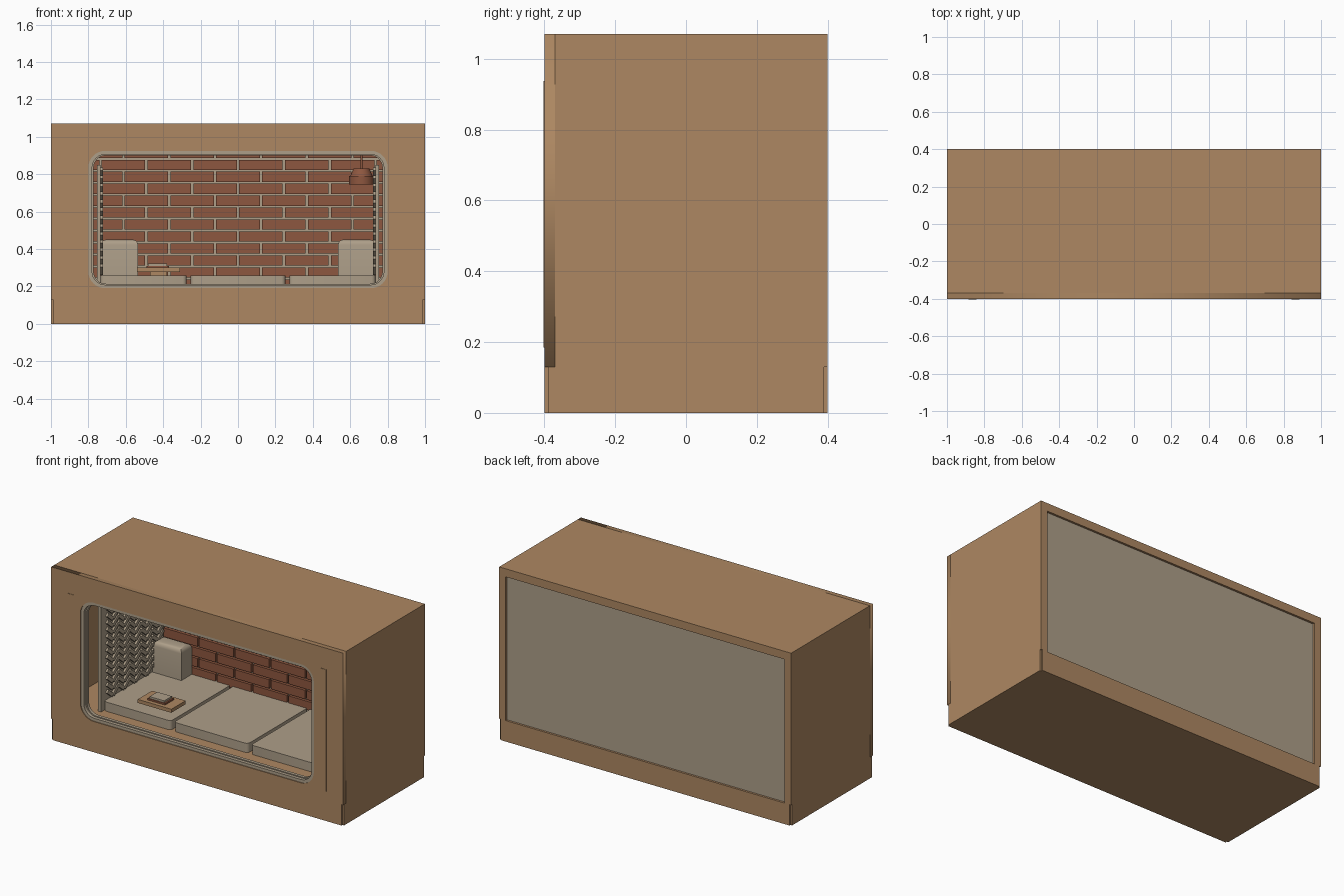
import bpy, bmesh, math
from mathutils import Matrix, Vector

if "Cube" in bpy.data.objects:
    bpy.data.objects.remove(bpy.data.objects["Cube"])


def mat(name, c):
    m = bpy.data.materials.new(name)
    m.diffuse_color = (*c, 1)
    m.use_nodes = True
    m.node_tree.nodes["Principled BSDF"].inputs["Base Color"].default_value = m.diffuse_color
    return m


TAN = mat("tan wood", (0.42, 0.245, 0.122))
GREY = mat("warm grey", (0.42, 0.345, 0.25))
BRICK = mat("brick red", (0.27, 0.095, 0.05))


def finish(name, bm, m, smooth=False):
    bmesh.ops.recalc_face_normals(bm, faces=bm.faces)
    me = bpy.data.meshes.new(name)
    bm.to_mesh(me)
    bm.free()
    me.materials.append(m)
    ob = bpy.data.objects.new(name, me)
    bpy.context.collection.objects.link(ob)
    if smooth:
        bpy.context.view_layer.objects.active = ob
        ob.select_set(True)
        bpy.ops.object.shade_smooth_by_angle(angle=math.radians(35))
        ob.select_set(False)
    return ob


def add_box(bm, x0, x1, y0, y1, z0, z1, rot=None):
    c = Vector(((x0 + x1) / 2, (y0 + y1) / 2, (z0 + z1) / 2))
    mtx = Matrix.Translation(c)
    if rot is not None:
        mtx = mtx @ Matrix.Rotation(rot, 4, 'X')
    mtx = mtx @ Matrix.Diagonal((x1 - x0, y1 - y0, z1 - z0, 1))
    return bmesh.ops.create_cube(bm, size=1, matrix=mtx)['verts']


def box(name, m, *d):
    bm = bmesh.new()
    add_box(bm, *d)
    return finish(name, bm, m)


def rounded(x0, x1, z0, z1, r, n=8):
    pts = []
    for cx, cz, a0 in ((x1 - r, z1 - r, 0), (x0 + r, z1 - r, 90),
                       (x0 + r, z0 + r, 180), (x1 - r, z0 + r, 270)):
        for i in range(n + 1 if r else 1):
            a = math.radians(a0 + 90 * i / n)
            pts.append((cx + r * math.cos(a), cz + r * math.sin(a)))
    return pts


def plate(name, m, loops, y0, y1):
    """Flat outline with holes, extruded from y0 to y1."""
    cu = bpy.data.curves.new(name, 'CURVE')
    cu.dimensions, cu.fill_mode, cu.extrude = '2D', 'BOTH', (y1 - y0) / 2
    for pts in loops:
        s = cu.splines.new('POLY')
        s.points.add(len(pts) - 1)
        for p, q in zip(s.points, pts):
            p.co = (q[0], q[1], 0, 1)
        s.use_cyclic_u = True
    tmp = bpy.data.objects.new("outline", cu)
    bpy.context.collection.objects.link(tmp)
    bpy.context.view_layer.update()
    me = bpy.data.meshes.new_from_object(tmp.evaluated_get(bpy.context.evaluated_depsgraph_get()))
    bpy.data.objects.remove(tmp)
    bm = bmesh.new()
    bm.from_mesh(me)
    bmesh.ops.remove_doubles(bm, verts=bm.verts, dist=1e-5)
    bm.transform(Matrix.Translation((0, (y0 + y1) / 2, 0)) @ Matrix.Rotation(math.pi / 2, 4, 'X'))
    return finish(name, bm, m)


# plinth with notched corners
bm = bmesh.new()
n = 0.01
corner = [(1 - n, -0.4), (1 - n, -0.4 + n), (1, -0.4 + n)]
prof = corner + [(x, -y) for x, y in corner[::-1]]
prof += [(-x, y) for x, y in prof[::-1]]
f = bm.faces.new([bm.verts.new((x, y, 0)) for x, y in prof])
g = bmesh.ops.extrude_face_region(bm, geom=[f])['geom']
bmesh.ops.translate(bm, vec=(0, 0, 0.13), verts=[v for v in g if isinstance(v, bmesh.types.BMVert)])
finish("plinth", bm, TAN)

# outer casing
plate("front_panel", TAN, [rounded(-1, 1, 0.13, 1.07, 0), rounded(-0.8, 0.8, 0.19, 0.925, 0.09)], -0.4, -0.37)
for side, s in (("left", -1), ("right", 1)):
    a, b = sorted((s, s * 0.98))
    box(side + "_side", TAN, a, b, -0.37, 0.38, 0.13, 1.07)
    a, b = sorted((s, s * 0.955))
    box(side + "_back_stile", TAN, a, b, 0.38, 0.4, 0.13, 1.07)
    a, b = sorted((s * 0.842, s * 0.885))
    box(side + "_front_strip", TAN, a, b, -0.403, -0.4, 0.184, 0.938)
box("roof", TAN, -0.98, 0.98, -0.37, 0.38, 1.05, 1.07)
box("back_top_rail", TAN, -0.955, 0.955, 0.38, 0.4, 1.02, 1.07)
box("back_panel", GREY, -0.98, 0.98, 0.37, 0.387, 0.13, 1.05)
box("bench_base", TAN, -0.98, 0.98, -0.37, 0.33, 0.13, 0.2)

# window trim, two stepped rings
plate("window_trim", GREY, [rounded(-0.8, 0.8, 0.19, 0.925, 0.09),
                            rounded(-0.78, 0.78, 0.208, 0.906, 0.072)], -0.395, -0.375)
plate("inner_trim", GREY, [rounded(-0.8, 0.8, 0.19, 0.925, 0.09),
                           rounded(-0.772, 0.772, 0.214, 0.9, 0.066)], -0.375, -0.355)

# brick back wall
box("mortar_wall", GREY, -0.98, 0.98, 0.33, 0.37, 0.2, 1.05)
bm = bmesh.new()
pitch = 0.245
for k in range(-1, 11):
    zc = 0.85 - 0.064 * k
    for i in range(-4, 5):
        xc = i * pitch + (pitch / 2 if k % 2 == 0 else 0)
        x0, x1 = max(xc - pitch / 2 + 0.006, -0.9), min(xc + pitch / 2 - 0.006, 0.9)
        if x1 - x0 > 0.02:
            add_box(bm, x0, x1, 0.312, 0.335, zc - 0.027, zc + 0.027)
finish("bricks", bm, BRICK)

# side panels with chevron tiles
for side, s in (("left", -1), ("right", 1)):
    a, b = sorted((s * 0.735, s * 0.755))
    box(side + "_wall_panel", GREY, a, b, -0.29, 0.33, 0.2, 0.85)
    bm = bmesh.new()
    a, b = sorted((s * 0.722, s * 0.737))
    for j in range(10):
        y = -0.215 + j * 0.055
        for i in range(13):
            z = 0.29 + i * 0.043
            add_box(bm, a, b, y - 0.033, y + 0.033, z - 0.011, z + 0.011,
                    math.radians(40 if j % 2 else -40))
    finish(side + "_wall_tiles", bm, GREY)

# seat cushions
for name, xc in (("left", -0.525), ("middle", 0), ("right", 0.525)):
    bm = bmesh.new()
    w = 0.253 if xc == 0 else 0.25
    x0, x1 = max(xc - w, -0.735), min(xc + w, 0.735)
    add_box(bm, x0, x1, -0.265, 0.325, 0.2, 0.257)
    up = [e for e in bm.edges if abs(e.verts[0].co.z - e.verts[1].co.z) > 0.01]
    bmesh.ops.bevel(bm, geom=up, offset=0.02, segments=3, profile=0.5, affect='EDGES')
    finish(name + "_seat_cushion", bm, GREY, True)

# back pillows with rounded tops
for side, s in (("left", -1), ("right", 1)):
    bm = bmesh.new()
    a, b = sorted((s * 0.732, s * 0.535))
    add_box(bm, a, b, 0.21, 0.312, 0.257, 0.45)
    top = [e for e in bm.edges if all(v.co.z > 0.4 for v in e.verts)]
    bmesh.ops.bevel(bm, geom=top, offset=0.028, segments=4, profile=0.5, affect='EDGES')
    finish(side + "_pillow", bm, GREY, True)

# tray with a book
box("tray_foot", TAN, -0.47, -0.38, -0.17, -0.11, 0.255, 0.28)
box("tray", TAN, -0.54, -0.31, -0.21, -0.07, 0.278, 0.3)
box("book_cover", BRICK, -0.49, -0.37, -0.185, -0.1, 0.3, 0.31)
box("book_pages", GREY, -0.48, -0.38, -0.18, -0.105, 0.31, 0.322)

# hanging lamp
bm = bmesh.new()
for r1, r2, z0, z1 in ((0.067, 0.067, 0.745, 0.79), (0.06, 0.042, 0.79, 0.83), (0.006, 0.006, 0.83, 1.05)):
    bmesh.ops.create_cone(bm, cap_ends=True, segments=24, radius1=r1, radius2=r2, depth=z1 - z0,
                          matrix=Matrix.Translation((0.66, 0.05, (z0 + z1) / 2)))
finish("hanging_lamp", bm, BRICK, True)
